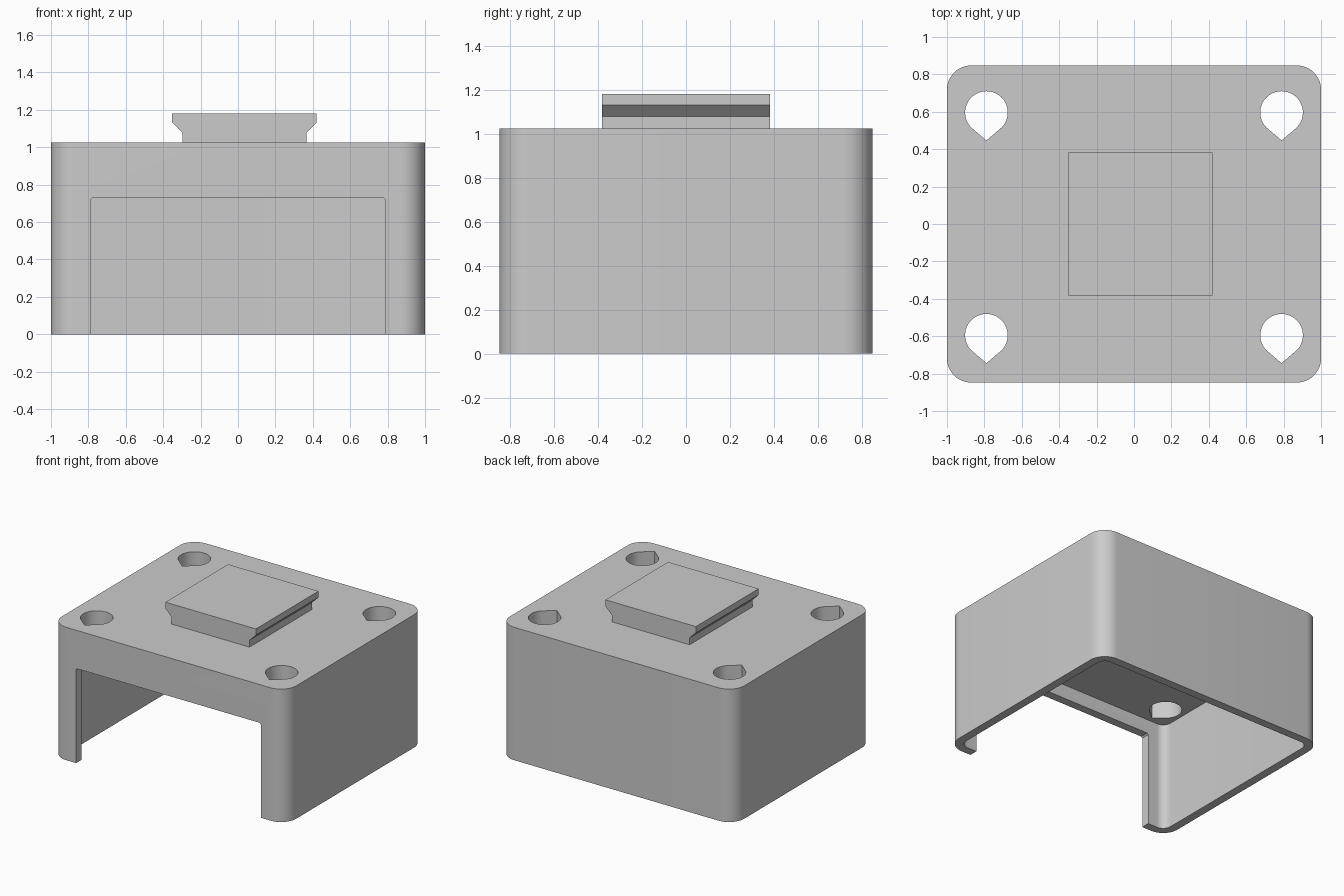
import bpy
import bmesh
from math import cos, sin, pi, radians
from mathutils import Vector

cube = bpy.data.objects.get("Cube")
if cube:
    bpy.data.objects.remove(cube, do_unlink=True)

WALL = 0.065
HEIGHT = 1.025

grey = bpy.data.materials.new("plain grey")
grey.use_nodes = True
colour = (0.6, 0.6, 0.6, 1)
grey.diffuse_color = colour
grey.node_tree.nodes["Principled BSDF"].inputs["Base Color"].default_value = colour


def rounded_rect(half_x, half_y, radius, steps=12):
    """Outline of a rectangle with rounded corners, counter-clockwise."""
    points = []
    for quarter, (sx, sy) in enumerate([(1, 1), (-1, 1), (-1, -1), (1, -1)]):
        for i in range(steps + 1):
            a = (quarter + i / steps) * pi / 2
            points.append((sx * (half_x - radius) + radius * cos(a),
                           sy * (half_y - radius) + radius * sin(a)))
    return points


def teardrop(cx, cy, radius, tip, steps=32):
    """Circle with a pointed end towards -y."""
    points = [(cx, cy - tip)]
    for i in range(steps + 1):
        a = radians(-45 + 270 * i / steps)
        points.append((cx + radius * cos(a), cy + radius * sin(a)))
    return points


def prism(name, outline, low, high, axis="Z"):
    """Extrude an outline along z, or an (x, z) outline along y."""
    def place(p, t):
        return Vector((p[0], p[1], t)) if axis == "Z" else Vector((p[0], t, p[1]))
    bm = bmesh.new()
    bottom = bm.faces.new([bm.verts.new(place(p, low)) for p in outline])
    extruded = bmesh.ops.extrude_face_region(bm, geom=[bottom])["geom"]
    verts = [g for g in extruded if isinstance(g, bmesh.types.BMVert)]
    shift = place((0, 0), high - low)
    bmesh.ops.translate(bm, verts=verts, vec=shift)
    bmesh.ops.recalc_face_normals(bm, faces=bm.faces)
    mesh = bpy.data.meshes.new(name)
    bm.to_mesh(mesh)
    bm.free()
    mesh.materials.append(grey)
    obj = bpy.data.objects.new(name, mesh)
    bpy.context.collection.objects.link(obj)
    return obj


def activate(obj):
    bpy.ops.object.select_all(action="DESELECT")
    obj.select_set(True)
    bpy.context.view_layer.objects.active = obj


def cut(target, cutter):
    cutter.hide_render = True
    mod = target.modifiers.new("cut", "BOOLEAN")
    mod.operation = "DIFFERENCE"
    mod.solver = "EXACT"
    mod.object = cutter
    activate(target)
    bpy.ops.object.modifier_apply(modifier=mod.name)
    bpy.data.objects.remove(cutter, do_unlink=True)


# Housing: rounded block hollowed from below
housing = prism("housing", rounded_rect(1, 0.848, 0.13), 0, HEIGHT)
cut(housing, prism("cavity", rounded_rect(1 - WALL, 0.848 - WALL, 0.13 - WALL), -0.1, 0.838))

# Front opening, open at the floor, with slightly eased upper corners
w, top, ease = 0.788, 0.73, 0.01
opening = [(-w, -0.1), (w, -0.1), (w, top - ease), (w - ease, top),
           (ease - w, top), (-w, top - ease)]
cut(housing, prism("opening", opening, -1, -0.75, "Y"))

# Four teardrop holes through the roof
for x in (-0.789, 0.789):
    for y in (-0.595, 0.596):
        cut(housing, prism("hole", teardrop(x, y, 0.114, 0.149), 0.8, 1.2))

activate(housing)
bpy.ops.object.shade_smooth_by_angle(angle=radians(30))

# Dovetail mount on the roof
mid, half = 0.034, 0.386
side = [(half - 0.054, HEIGHT), (half - 0.054, 1.078), (half, 1.132), (half, 1.18)]
profile = [(mid + x, z) for x, z in side] + [(mid - x, z) for x, z in reversed(side)]
prism("dovetail_mount", profile, -0.382, 0.382, "Y")
